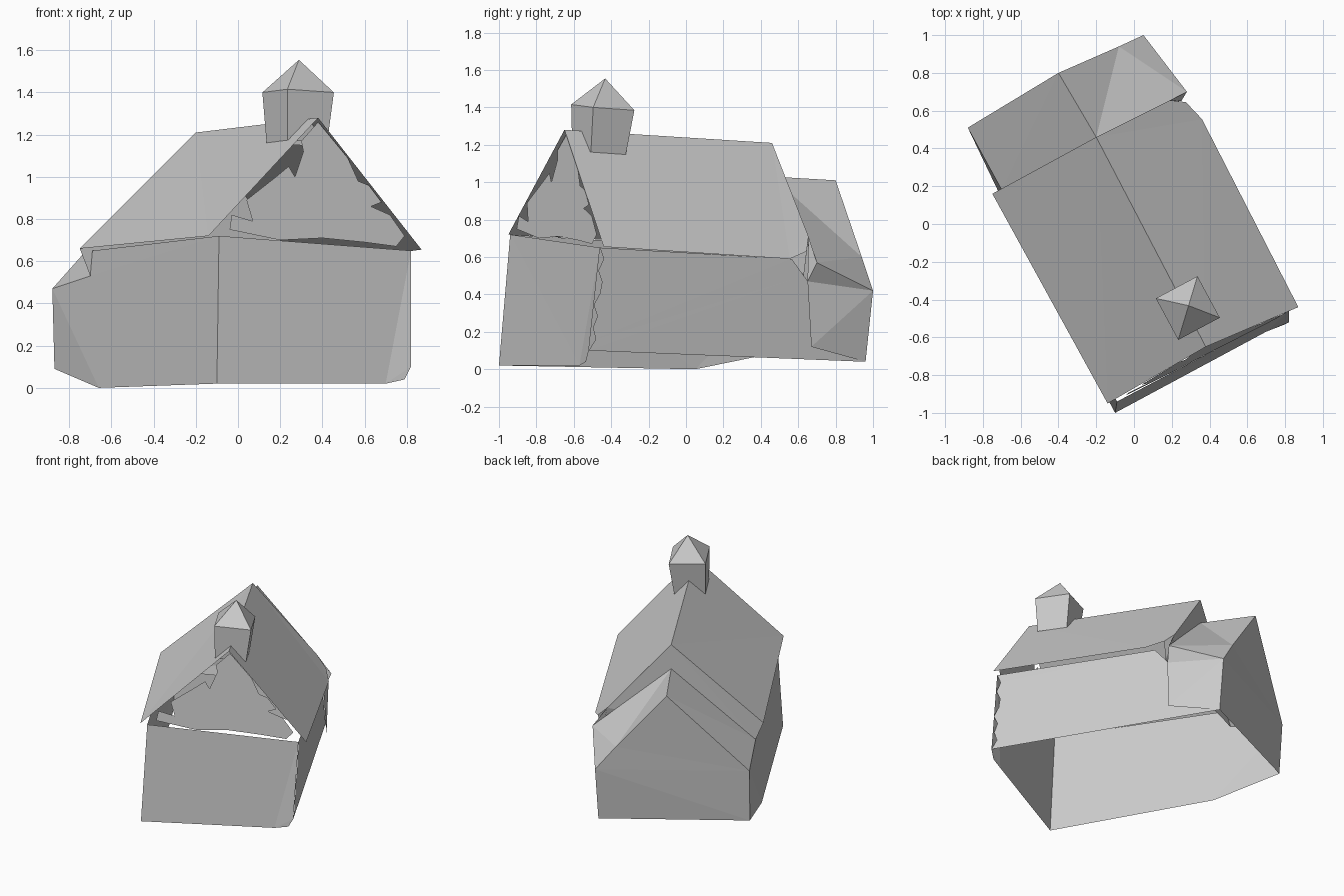
import bpy
import bmesh
from math import radians
from mathutils import Matrix, Vector

default_cube = bpy.data.objects.get("Cube")
if default_cube:
    bpy.data.objects.remove(default_cube, do_unlink=True)

# One plain stone colour for the whole building
stone = bpy.data.materials.new("pale_grey_stone")
stone.use_nodes = True
stone_colour = (0.6, 0.6, 0.6, 1.0)
stone.diffuse_color = stone_colour
stone.node_tree.nodes["Principled BSDF"].inputs["Base Color"].default_value = stone_colour


def finish(name, bm):
    """Turn a bmesh into a flat-shaded object in the stone colour."""
    mesh = bpy.data.meshes.new(name)
    bm.to_mesh(mesh)
    bm.free()
    mesh.materials.append(stone)
    part = bpy.data.objects.new(name, mesh)
    bpy.context.collection.objects.link(part)
    return part


def sheet(name, *polygons):
    """Build an open shell from polygons, welding their shared corners."""
    bm = bmesh.new()
    for polygon in polygons:
        bm.faces.new([bm.verts.new(point) for point in polygon])
    bmesh.ops.remove_doubles(bm, verts=bm.verts[:], dist=0.001)
    bmesh.ops.triangulate(bm, faces=[f for f in bm.faces if len(f.verts) > 3])
    return finish(name, bm)


def between(start, end, amount):
    return Vector(start).lerp(Vector(end), amount)


# Nave roof: two slopes sharing a ridge, with the back right corner clipped
ridge_front = (0.38, -0.65, 1.28)
ridge_back = (-0.2, 0.46, 1.21)
left_eave_front = (-0.14, -0.95, 0.72)
left_eave_back = (-0.75, 0.16, 0.66)
right_eave_front = (0.87, -0.44, 0.655)
right_eave_back = (0.36, 0.555, 0.59)
right_eave_clip = (0.275, 0.645, 0.63)
right_verge = (0.19, 0.655, 0.71)
sheet("nave_roof",
      (ridge_front, ridge_back, left_eave_back, left_eave_front),
      (ridge_back, ridge_front, right_eave_front, right_eave_back),
      (ridge_back, right_eave_back, right_verge),
      (right_verge, right_eave_back, right_eave_clip))

# Nave walls, open underneath
front_left_top = (-0.09, -0.94, 0.72)
front_left_foot = (-0.1, -1.0, 0.02)
front_right_top = (0.82, -0.46, 0.65)
front_right_foot = (0.82, -0.52, 0.1)
back_left_top = (-0.69, 0.18, 0.65)
back_left_foot = (-0.66, 0.05, 0.0)
annex_left_front = (-0.7, 0.18, 0.53)
sheet("nave_front_wall",
      (front_left_top, front_left_foot, (0.7, -0.57, 0.02),
       (0.79, -0.535, 0.04), front_right_foot, front_right_top))
sheet("nave_left_wall",
      (back_left_top, annex_left_front, front_left_top),
      (annex_left_front, back_left_foot, front_left_foot, front_left_top))

# Right wall: a leaning upper half with a broken front edge, and a lower half
along_wall = Vector((-0.46, 0.89, 0))
notch_depths = (0, 0.03, 0.005, 0.035, 0.03, 0, 0.03, 0.01, 0.035, 0)
broken_edge = [
    between(front_right_top, front_right_foot, step / 9) + along_wall * depth
    for step, depth in enumerate(notch_depths)
]
annex_foot_right = (0.05, 0.96, 0.04)
wall_back = (0.25, 0.63, 0.5)
wall_eave = (0.29, 0.565, 0.59)
sheet("nave_right_wall",
      broken_edge + [wall_back, wall_eave],
      (front_right_foot, annex_foot_right, wall_back))

# Back gable of the nave, rising behind the annex roof
sheet("nave_back_gable",
      (ridge_back, right_verge, wall_back, annex_left_front, left_eave_back),
      (right_verge, right_eave_clip, wall_back))

# Crumbling front gable, leaning back from the wall top to the ridge
gable_outline = [
    (-0.04, 0.75), (0.2, 0.7), (0.4, 0.71), (0.6, 0.69), (0.75, 0.67),
    (0.79, 0.72), (0.72, 0.82), (0.63, 0.86), (0.68, 0.88), (0.62, 0.96),
    (0.57, 0.98), (0.52, 1.09), (0.38, 1.26), (0.3, 1.17), (0.31, 1.12),
    (0.27, 1.0), (0.24, 1.05), (0.18, 1.0), (0.04, 0.89), (0.07, 0.79), (-0.03, 0.82),
]
sheet("nave_front_gable",
      [(x, 0.52 * x - 0.89 + 0.1 * (z - 0.7), z) for x, z in gable_outline])

# Annex roof: lower gable with a folded right slope
annex_ridge_front = (-0.2, 0.46, 1.03)
annex_ridge_back = (-0.4, 0.8, 1.01)
annex_left_back = (-0.88, 0.51, 0.47)
annex_right_front = (0.28, 0.7, 0.57)
annex_right_back = (0.05, 1.0, 0.42)
fold = (-0.08, 0.94, 0.6)
sheet("annex_roof",
      (annex_ridge_front, annex_ridge_back, annex_left_back, annex_left_front),
      (annex_ridge_front, fold, annex_ridge_back),
      (annex_ridge_front, annex_right_front, fold),
      (annex_right_front, annex_right_back, fold))

# Annex walls, open underneath
annex_foot_left = (-0.87, 0.49, 0.09)
annex_inner_top = (0.25, 0.65, 0.47)
sheet("annex_walls",
      (annex_left_front, annex_left_back, back_left_foot),
      (annex_left_back, annex_foot_left, back_left_foot),
      (annex_ridge_back, fold, annex_right_back, annex_left_back),
      (annex_left_back, annex_right_back, annex_foot_right, annex_foot_left),
      (annex_inner_top, (0.26, 0.67, 0.12), annex_foot_right, annex_right_back),
      (annex_inner_top, annex_right_back, annex_right_front),
      (annex_inner_top, annex_right_front, right_verge))

# Bell turret: flared square shaft with a pyramid cap, straddling the ridge
turret = bmesh.new()
for low_radius, high_radius, low, high in ((0.15, 0.177, 1.16, 1.4), (0.177, 0, 1.4, 1.555)):
    bmesh.ops.create_cone(
        turret, segments=4, radius1=low_radius, radius2=high_radius,
        depth=high - low, matrix=Matrix.Translation((0, 0, (low + high) / 2 - 1.4)))
bmesh.ops.remove_doubles(turret, verts=turret.verts[:], dist=0.001)
bell_turret = finish("bell_turret", turret)
bell_turret.location = (0.285, -0.445, 1.4)
bell_turret.rotation_euler = (radians(-5), 0, radians(-16.8))
